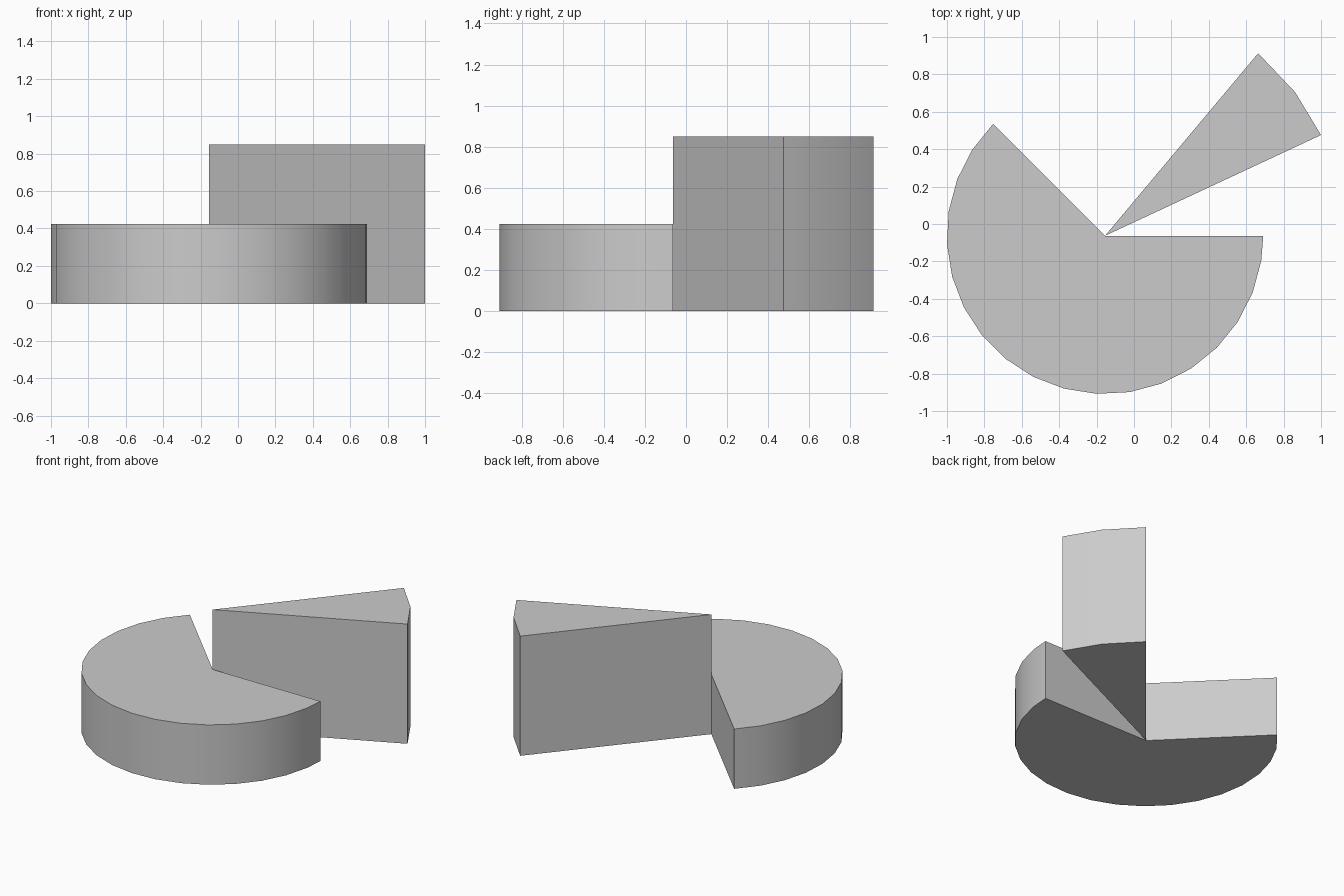
import bpy
import bmesh
from math import cos, sin, radians

cube = bpy.data.objects.get("Cube")
if cube:
    bpy.data.objects.remove(cube, do_unlink=True)

CENTRE = (-0.155, -0.063)

grey = bpy.data.materials.new("light grey")
grey.use_nodes = True
colour = (0.6, 0.6, 0.6, 1)
grey.diffuse_color = colour
grey.node_tree.nodes["Principled BSDF"].inputs["Base Color"].default_value = colour


def sector(name, radius, height, angles):
    """Solid pie sector with its tip at CENTRE and rim points at the angles."""
    bm = bmesh.new()
    outline = [CENTRE] + [(CENTRE[0] + radius * cos(radians(a)),
                           CENTRE[1] + radius * sin(radians(a))) for a in angles]
    base = bm.faces.new([bm.verts.new((x, y, 0)) for x, y in outline])
    result = bmesh.ops.extrude_face_region(bm, geom=[base])
    top = [g for g in result["geom"] if isinstance(g, bmesh.types.BMVert)]
    bmesh.ops.translate(bm, verts=top, vec=(0, 0, height))
    bmesh.ops.recalc_face_normals(bm, faces=bm.faces)
    mesh = bpy.data.meshes.new(name)
    bm.to_mesh(mesh)
    bm.free()
    mesh.materials.append(grey)
    obj = bpy.data.objects.new(name, mesh)
    bpy.context.collection.objects.link(obj)
    # smooth rim, crisp corners
    bpy.ops.object.select_all(action="DESELECT")
    obj.select_set(True)
    bpy.context.view_layer.objects.active = obj
    bpy.ops.object.shade_smooth_by_angle(angle=radians(30))
    return obj


# Low main sector, running from the back left cut round to the right cut
sector("main_sector", 0.846, 0.425, [*range(135, 352, 12), 360])

# Tall, longer raised slice
sector("raised_slice", 1.274, 0.85, [25, 37, 50])
